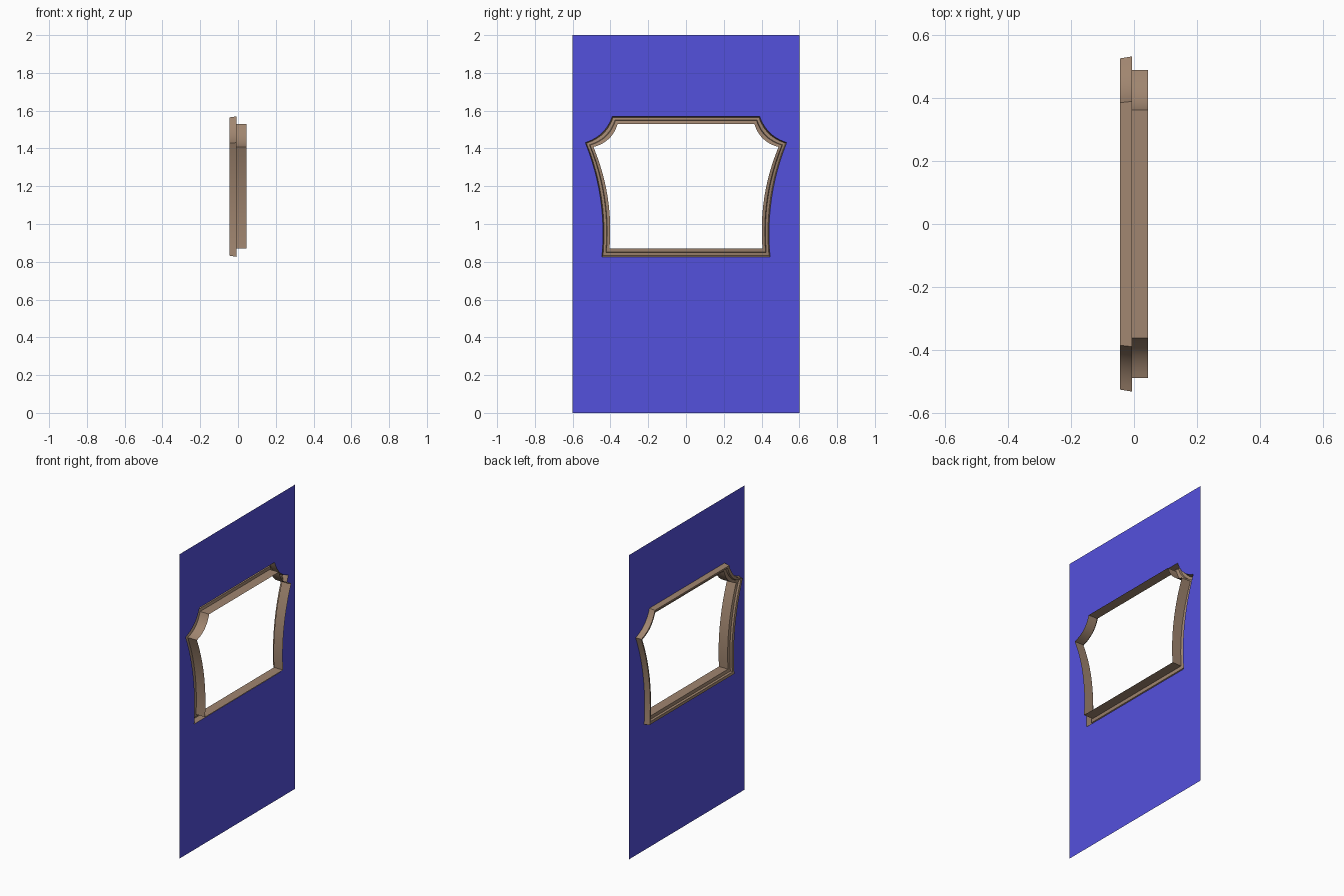
import bpy, bmesh
from mathutils import Vector

if "Cube" in bpy.data.objects:
    bpy.data.objects.remove(bpy.data.objects["Cube"])

SEG = 12
PLANE_X = -0.007


def material(name, rgb):
    m = bpy.data.materials.new(name)
    m.diffuse_color = (*rgb, 1)
    m.use_nodes = True
    m.node_tree.nodes["Principled BSDF"].inputs["Base Color"].default_value = m.diffuse_color
    return m


def curve(a, b, sag):
    """Points from a up to (not including) b, bowed to the left of travel."""
    d = (b - a).normalized()
    c = (a + b) / 2 + Vector((-d.y, d.x)) * sag * 2
    return [a * (1 - t) ** 2 + c * 2 * t * (1 - t) + b * t * t
            for t in (i / SEG for i in range(SEG))]


def outline(t):
    """Closed (y, z) outline: t=0 is the opening, t=1 the outer moulding edge."""
    low = Vector((0.405, 0.870)).lerp(Vector((0.445, 0.826)), t)
    ear = Vector((0.490, 1.408)).lerp(Vector((0.533, 1.431)), t)
    top = Vector((0.362, 1.530)).lerp(Vector((0.390, 1.570)), t)
    half = curve(low, ear, 0.033 + 0.004 * t) + curve(ear, top, 0.025) + [top]
    return half + [Vector((-p.x, p.y)) for p in reversed(half)]


def finish(bm, name, mat):
    me = bpy.data.meshes.new(name)
    bm.to_mesh(me)
    bm.free()
    ob = bpy.data.objects.new(name, me)
    bpy.context.collection.objects.link(ob)
    me.materials.append(mat)
    return ob


# Flat wall panel with the shaped opening
bm = bmesh.new()
rect = [Vector(p) for p in ((0.6, 0), (0.6, 2), (-0.6, 2), (-0.6, 0))]
edges = []
for loop in (rect, outline(1)):
    vs = [bm.verts.new((PLANE_X, p.x, p.y)) for p in loop]
    edges += [bm.edges.new((vs[i - 1], vs[i])) for i in range(len(vs))]
bmesh.ops.triangle_fill(bm, edges=edges, use_beauty=True, normal=(1, 0, 0))
bmesh.ops.recalc_face_normals(bm, faces=bm.faces)
finish(bm, "wall_panel", material("blue_paint", (0.088, 0.082, 0.72)))

# Frame: open moulding profile (outline step, x) lofted round the opening
profile = [(1, PLANE_X), (0.86, -0.044), (0.5, -0.040), (0.42, -0.027),
           (0, -0.022), (0, 0.044)]
bm = bmesh.new()
rings = [[bm.verts.new((x, p.x, p.y)) for p in outline(t)] for t, x in profile]
for a, b in zip(rings, rings[1:]):
    for i in range(len(a)):
        bm.faces.new((a[i - 1], a[i], b[i], b[i - 1]))
bmesh.ops.recalc_face_normals(bm, faces=bm.faces)
frame = finish(bm, "window_frame", material("brown_wood", (0.35, 0.235, 0.16)))
bpy.context.view_layer.objects.active = frame
frame.select_set(True)
bpy.ops.object.shade_smooth_by_angle(angle=0.5)
